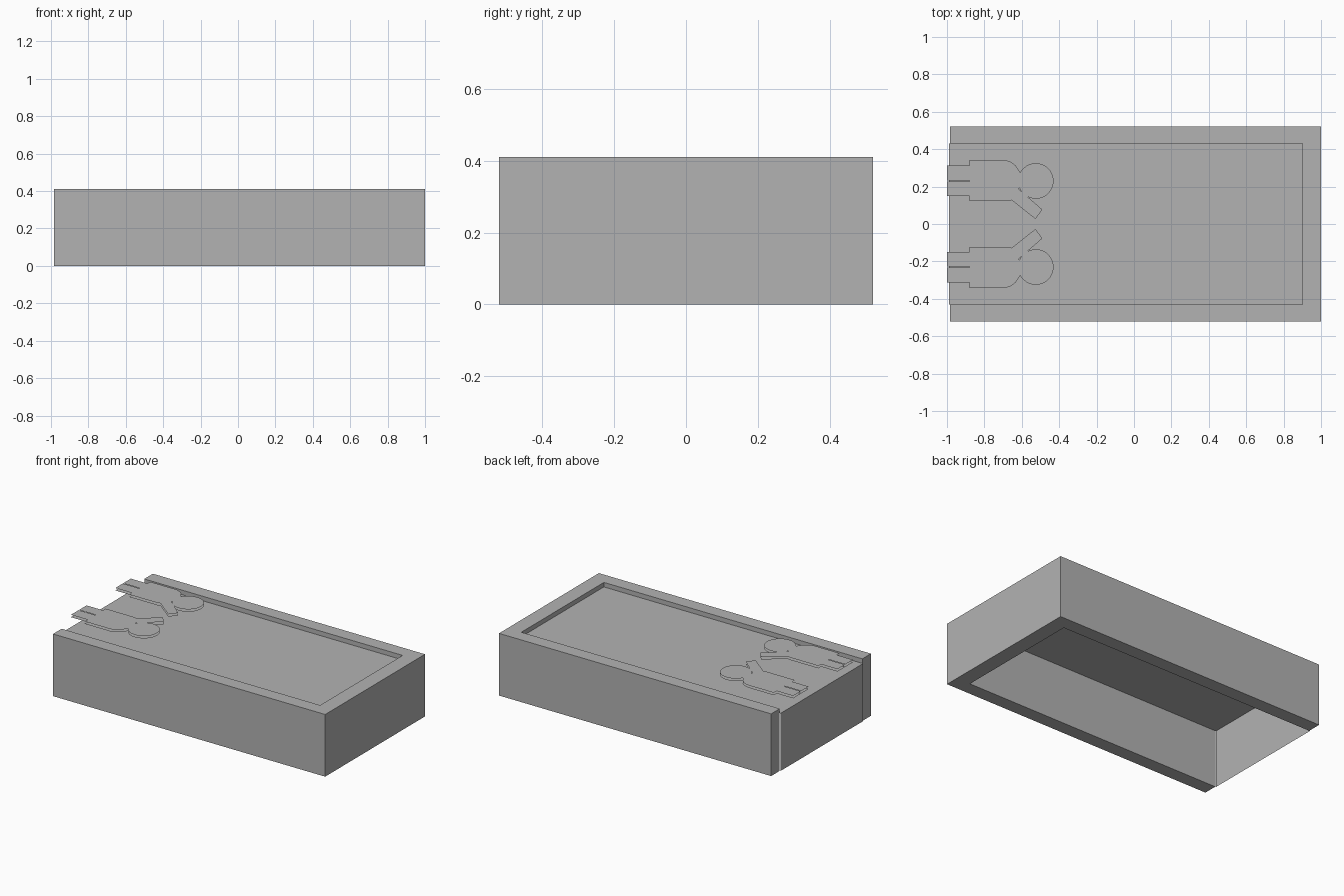
import bpy, bmesh, math

if "Cube" in bpy.data.objects:
    bpy.data.objects.remove(bpy.data.objects["Cube"])

grey = bpy.data.materials.new("plain_grey")
grey.diffuse_color = (0.45, 0.45, 0.45, 1)
grey.use_nodes = True
grey.node_tree.nodes["Principled BSDF"].inputs["Base Color"].default_value = grey.diffuse_color


def finish(name, bm):
    mesh = bpy.data.meshes.new(name)
    bm.to_mesh(mesh)
    bm.free()
    mesh.materials.append(grey)
    obj = bpy.data.objects.new(name, mesh)
    bpy.context.collection.objects.link(obj)
    return obj


def polygon(bm, points, z):
    face = bm.faces.new([bm.verts.new((x, y, z)) for x, y in points])
    face.normal_update()
    if face.normal.z < 0:
        face.normal_flip()
    return face


# Wall frame: U-shaped plan, open at the left end
L, R, W = -0.985, 1.0, 0.52
IR, IW, H = 0.90, 0.43, 0.41
plan = [(L, -W), (R, -W), (R, W), (L, W), (L, IW), (IR, IW), (IR, -IW), (L, -IW)]
bm = bmesh.new()
base = polygon(bm, plan, 0)
ext = bmesh.ops.extrude_face_region(bm, geom=[base], use_keep_orig=True)
top = [v for v in ext["geom"] if isinstance(v, bmesh.types.BMVert)]
bmesh.ops.translate(bm, verts=top, vec=(0, 0, H))
bmesh.ops.recalc_face_normals(bm, faces=bm.faces[:])
finish("wall_frame", bm)

# Thin recessed lid that folds down over the open end; hollow below
LID, END = 0.38, -0.99
bm = bmesh.new()
polygon(bm, [(END, -IW), (IR, -IW), (IR, IW), (END, IW)], LID)
end = [(END, -IW, 0), (END, -IW, LID), (END, IW, LID), (END, IW, 0)]
bm.faces.new([bm.verts.new(p) for p in end])
bmesh.ops.remove_doubles(bm, verts=bm.verts[:], dist=1e-5)
bmesh.ops.recalc_face_normals(bm, faces=bm.faces[:])
finish("recessed_lid", bm)

# Flat figure outline: legs with a slit, body, round head, raised arm
HX, HY, HR = -0.525, -0.23, 0.095
outline = [(-1, -0.228), (-0.88, -0.228), (-0.88, -0.232), (-1, -0.232),
           (-1, -0.312), (-0.88, -0.312), (-0.88, -0.342), (-0.69, -0.342),
           (-0.66, -0.333), (-0.632, -0.312)]
a0, a1 = math.radians(208), math.radians(517)
for i in range(33):
    a = a0 + (a1 - a0) * i / 32
    outline.append((HX + HR * math.cos(a), HY + HR * math.sin(a)))
outline += [(-0.618, -0.188), (-0.49, -0.077), (-0.527, -0.027), (-0.655, -0.128),
            (-0.67, -0.122), (-0.88, -0.122), (-0.88, -0.15), (-1, -0.15)]

# Each figure is a pair of paper-thin sheets, mirrored across the lid
for name, side in (("front_figure", 1), ("back_figure", -1)):
    bm = bmesh.new()
    for z in (0.437, 0.453):
        polygon(bm, [(x, y * side) for x, y in outline], z)
    finish(name, bm)
